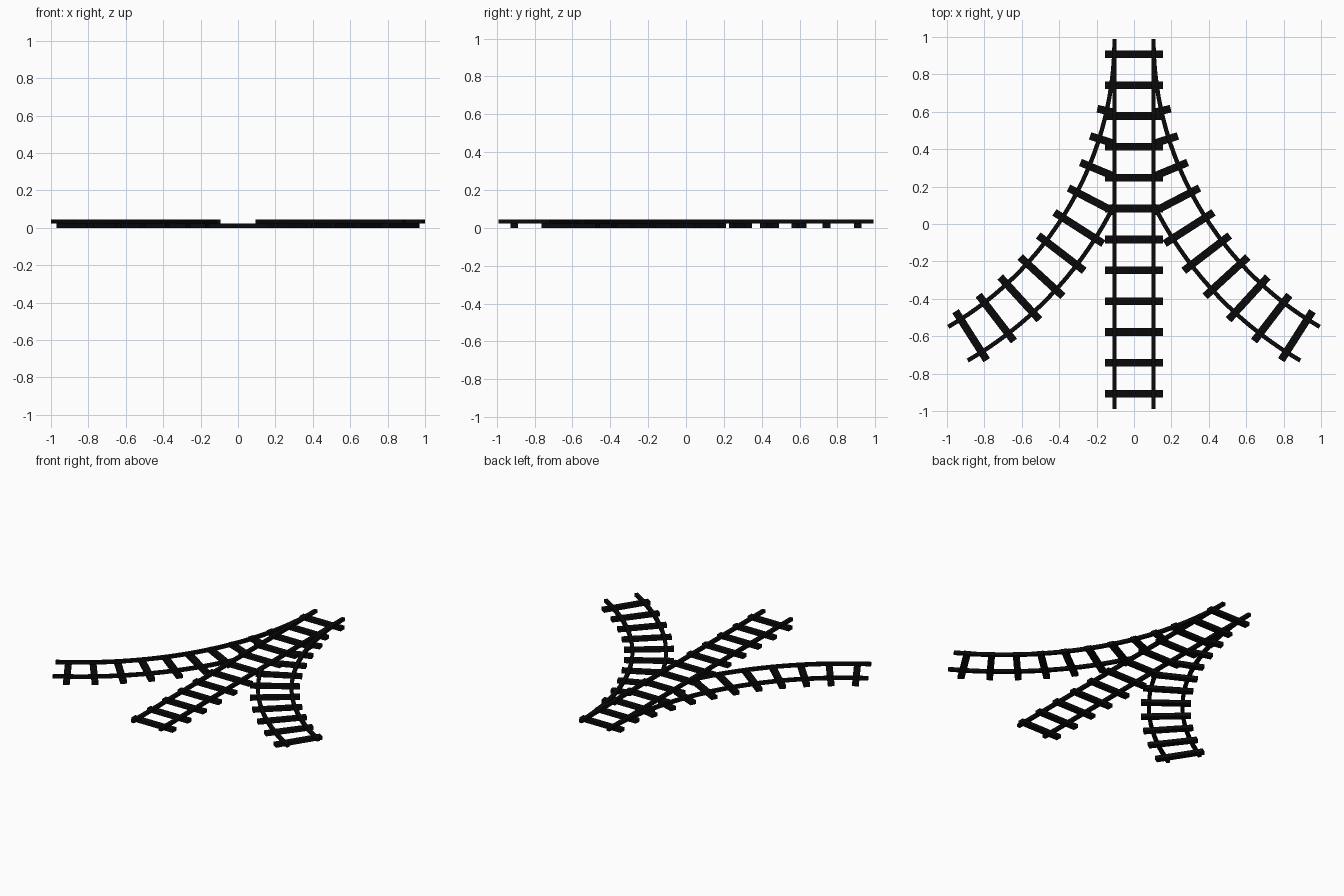
import bpy, bmesh
from math import sin, cos, radians
from mathutils import Matrix, Vector

if "Cube" in bpy.data.objects:
    bpy.data.objects.remove(bpy.data.objects["Cube"])

R, L = 1.882, 0.99                  # branch radius, half length of straight track
G = 0.104                           # half gauge
RW, RZ0, RZ1 = 0.023, 0.023, 0.044  # rail width, bottom, top
TL, TW, TH = 0.31, 0.041, 0.024     # tie length, width, height
SWEEP, COUNT, SEGS = 60, 12, 30

black = bpy.data.materials.new("black_iron")
black.diffuse_color = (0.003, 0.003, 0.003, 1)
black.use_nodes = True
black.node_tree.nodes["Principled BSDF"].inputs["Base Color"].default_value = black.diffuse_color


def finish(name, bm, cut_x=None, mirror=True):
    """Optionally trim everything left of cut_x, then make a mirrored object."""
    if cut_x is not None:
        bmesh.ops.bisect_plane(bm, geom=bm.verts[:] + bm.edges[:] + bm.faces[:],
                               plane_co=(cut_x, 0, 0), plane_no=(1, 0, 0), clear_inner=True)
        bmesh.ops.holes_fill(bm, edges=[e for e in bm.edges if e.is_boundary])
    bmesh.ops.recalc_face_normals(bm, faces=bm.faces)
    me = bpy.data.meshes.new(name)
    bm.to_mesh(me)
    bm.free()
    me.materials.append(black)
    ob = bpy.data.objects.new(name, me)
    bpy.context.collection.objects.link(ob)
    if mirror:
        mod = ob.modifiers.new("mirror", 'MIRROR')
        mod.use_mirror_merge = False
    return ob


def add_box(bm, center, size, turn=0.0):
    m = (Matrix.Translation(center) @ Matrix.Rotation(turn, 4, 'Z')
         @ Matrix.Diagonal((*size, 1)))
    bmesh.ops.create_cube(bm, size=1, matrix=m)


def arc_point(r, a, z=0.0):
    return Vector((R - r * cos(a), L - r * sin(a), z))


# straight rails
bm = bmesh.new()
add_box(bm, (G, 0, (RZ0 + RZ1) / 2), (RW, 2 * L, RZ1 - RZ0))
finish("straight_rails", bm)

# straight ties
bm = bmesh.new()
step = 2 * L / COUNT
for i in range(COUNT):
    add_box(bm, (0, -L + step * (i + 0.5), TH / 2), (TL, TW, TH))
finish("straight_ties", bm, mirror=False)

# curved branch rails, trimmed where they meet the straight rail
for name, r in (("branch_upper_rails", R - G), ("branch_lower_rails", R + G)):
    bm = bmesh.new()
    rings = []
    for i in range(SEGS + 1):
        a = radians(SWEEP) * i / SEGS
        rings.append([bm.verts.new(arc_point(r + d * RW / 2, a, z))
                      for d, z in ((-1, RZ0), (1, RZ0), (1, RZ1), (-1, RZ1))])
    for p, q in zip(rings, rings[1:]):
        for k in range(4):
            bm.faces.new((p[k], p[(k + 1) % 4], q[(k + 1) % 4], q[k]))
    bm.faces.new(rings[0])
    bm.faces.new(rings[-1])
    ob = finish(name, bm, cut_x=G + RW / 2)

# curved branch ties, the inner ones trimmed under the straight rail
bm = bmesh.new()
for i in range(2, COUNT):
    a = radians(SWEEP * (i + 0.5) / COUNT)
    add_box(bm, arc_point(R, a, TH / 2), (TL, TW, TH), a)
finish("branch_ties", bm, cut_x=G)
